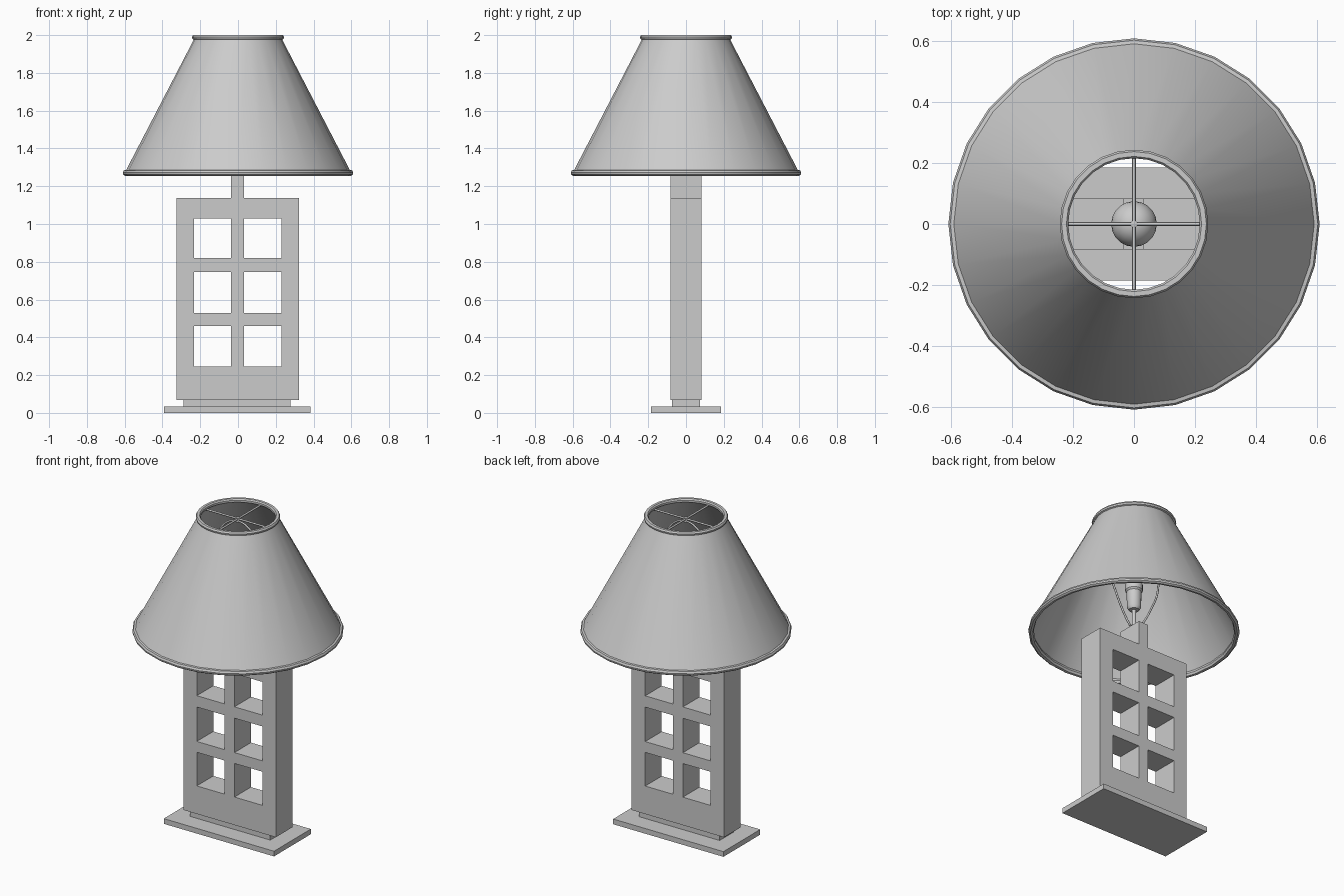
import bpy, bmesh, math

if "Cube" in bpy.data.objects:
    bpy.data.objects.remove(bpy.data.objects["Cube"])


def finish(name, bm, smooth=False):
    bmesh.ops.remove_doubles(bm, verts=bm.verts, dist=1e-5)
    bmesh.ops.recalc_face_normals(bm, faces=bm.faces)
    me = bpy.data.meshes.new(name)
    bm.to_mesh(me)
    bm.free()
    ob = bpy.data.objects.new(name, me)
    bpy.context.collection.objects.link(ob)
    if smooth:
        bpy.ops.object.select_all(action='DESELECT')
        ob.select_set(True)
        bpy.context.view_layer.objects.active = ob
        bpy.ops.object.shade_smooth_by_angle(angle=math.radians(35))
    return ob


def box(name, cx, hx, hy, z0, z1):
    bm = bmesh.new()
    bmesh.ops.create_cube(bm, size=1)
    for v in bm.verts:
        v.co = (cx + v.co.x * 2 * hx, v.co.y * 2 * hy, z0 + (v.co.z + 0.5) * (z1 - z0))
    return finish(name, bm)


def lathe(name, profile, steps, closed=False):
    bm = bmesh.new()
    vs = [bm.verts.new((r, 0, z)) for r, z in profile]
    es = [bm.edges.new(p) for p in zip(vs, vs[1:])]
    if closed:
        es.append(bm.edges.new((vs[-1], vs[0])))
    bmesh.ops.spin(bm, geom=vs + es, cent=(0, 0, 0), axis=(0, 0, 1),
                   angle=math.tau, steps=steps)
    return finish(name, bm, True)


def wire(name, pts, radius, smooth=False):
    cu = bpy.data.curves.new(name, 'CURVE')
    cu.dimensions = '3D'
    cu.bevel_depth = radius
    cu.bevel_resolution = 2
    cu.use_fill_caps = True
    if smooth:
        sp = cu.splines.new('BEZIER')
        sp.bezier_points.add(len(pts) - 1)
        for p, co in zip(sp.bezier_points, pts):
            p.co = co
            p.handle_left_type = p.handle_right_type = 'AUTO'
        sp.resolution_u = 6
    else:
        sp = cu.splines.new('POLY')
        sp.points.add(len(pts) - 1)
        for p, co in zip(sp.points, pts):
            p.co = (*co, 1)
    ob = bpy.data.objects.new(name, cu)
    bpy.context.collection.objects.link(ob)
    return ob


# Stepped base
box("base_plate", -0.005, 0.388, 0.185, 0, 0.033)
box("plinth", -0.005, 0.283, 0.073, 0.033, 0.068)

# Window-frame body with the centre post rising above it
xs = [-0.326, -0.232, -0.036, 0.033, 0.229, 0.324]
zs = [0.067, 0.245, 0.459, 0.528, 0.747, 0.819, 1.03, 1.138, 1.29]
bm = bmesh.new()
grid = [[bm.verts.new((x, -0.083, z)) for x in xs] for z in zs]
for j in range(len(zs) - 1):
    for i in range(len(xs) - 1):
        hole = j in (1, 3, 5) and i in (1, 3)
        above = j == 7 and i != 2
        if not hole and not above:
            bm.faces.new((grid[j][i], grid[j][i + 1], grid[j + 1][i + 1], grid[j + 1][i]))
bmesh.ops.delete(bm, geom=[v for v in bm.verts if not v.link_faces], context='VERTS')
front = list(bm.faces)
ext = bmesh.ops.extrude_face_region(bm, geom=front, use_keep_orig=True)["geom"]
for g in ext:
    if isinstance(g, bmesh.types.BMVert):
        g.co.y = 0.083
finish("window_body", bm)

# Shade: thin cone shell with a rolled rim at each end
lathe("lamp_shade", [
    (0.598, 1.255), (0.608, 1.262), (0.610, 1.272), (0.604, 1.284), (0.592, 1.286),
    (0.234, 1.976), (0.242, 1.980), (0.244, 1.990), (0.238, 2.0),
    (0.222, 2.0), (0.216, 1.992), (0.216, 1.980), (0.224, 1.974),
    (0.582, 1.284), (0.578, 1.270), (0.584, 1.257)], 28, closed=True)

# Stem, socket and bulb
lathe("stem", [(0, 1.28), (0.012, 1.28), (0.012, 1.42), (0, 1.42)], 12)
lathe("socket", [(0, 1.41), (0.030, 1.412), (0.041, 1.43), (0.043, 1.53), (0.051, 1.54),
                 (0.051, 1.58), (0, 1.58)], 20)
lathe("bulb", [(0, 1.575), (0.035, 1.575), (0.037, 1.61), (0.052, 1.65)] +
      [(0.075 * math.cos(math.radians(a)), 1.71 + 0.075 * math.sin(math.radians(a)))
       for a in range(-30, 75, 15)] + [(0.02, 1.782), (0, 1.785)], 20)

# Harp loop around the bulb
side = [(0.03, 1.30), (0.06, 1.34), (0.13, 1.47), (0.178, 1.60),
        (0.175, 1.74), (0.13, 1.87), (0.06, 1.945)]
loop = [(-x, 0, z) for x, z in side] + [(0, 0, 1.96)] + [(x, 0, z) for x, z in reversed(side)]
wire("harp", loop, 0.006, smooth=True)
wire("harp_saddle", [(-0.035, 0, 1.30), (0.035, 0, 1.30)], 0.006)

# Cross wires holding the shade, with a small finial
wire("cross_wire_x", [(-0.222, 0, 1.975), (0.222, 0, 1.975)], 0.006)
wire("cross_wire_y", [(0, -0.222, 1.975), (0, 0.222, 1.975)], 0.006)
lathe("finial", [(0, 1.955), (0.012, 1.955), (0.012, 1.985), (0, 1.988)], 12)
